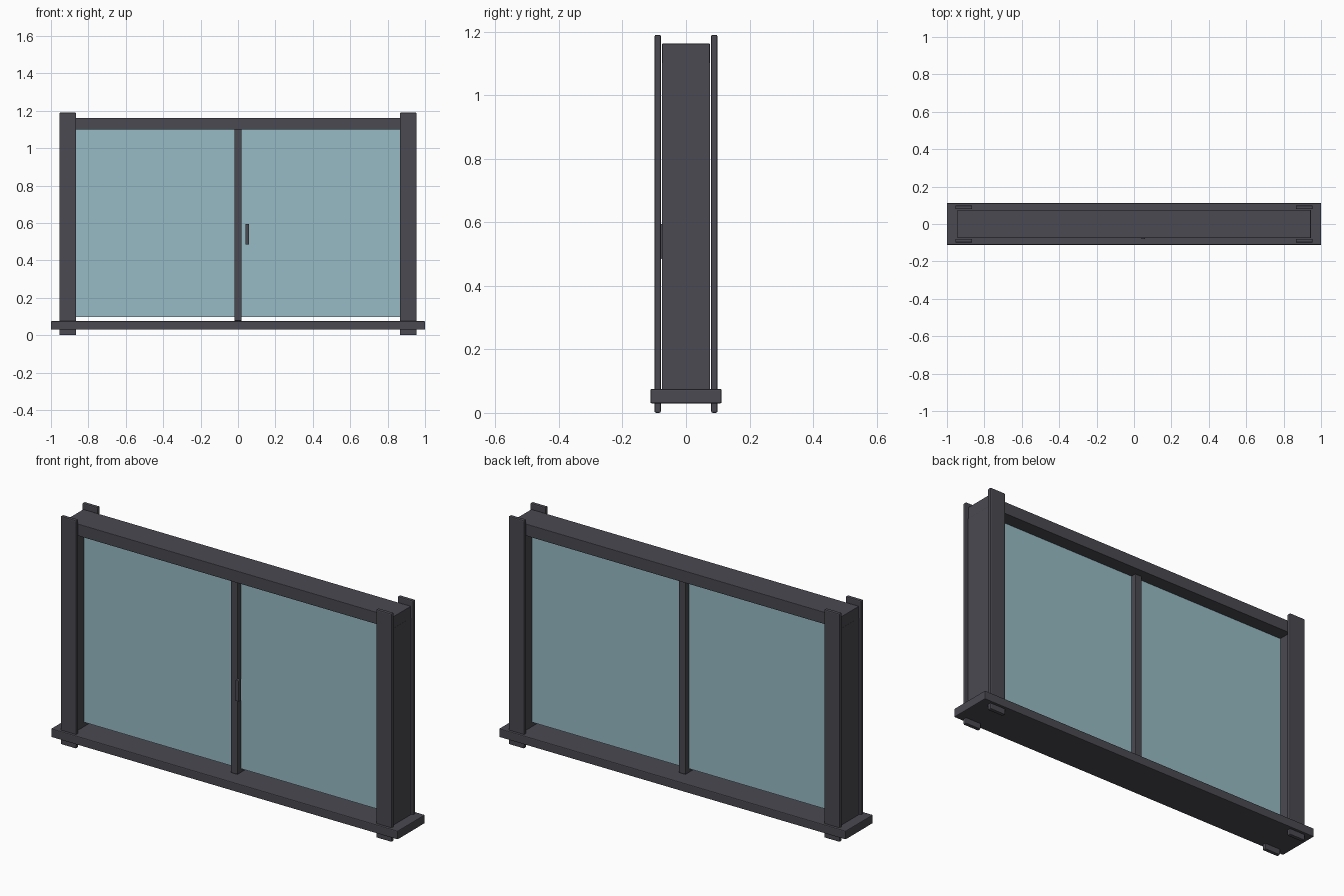
import bpy

old = bpy.data.objects.get("Cube")
if old:
    bpy.data.objects.remove(old, do_unlink=True)


def make_material(name, rgb):
    mat = bpy.data.materials.new(name)
    mat.use_nodes = True
    color = (*rgb, 1)
    mat.diffuse_color = color
    mat.node_tree.nodes["Principled BSDF"].inputs["Base Color"].default_value = color
    return mat


frame_mat = make_material("charcoal_frame", (0.068, 0.067, 0.082))
glass_mat = make_material("blue_green_glass", (0.31, 0.50, 0.56))


def box(name, xs, ys, zs, mat=frame_mat, bevel=0.0):
    """Box spanning the given (low, high) ranges, with optional softened edges."""
    spans = (xs, ys, zs)
    bpy.ops.mesh.primitive_cube_add(size=1, location=[(a + b) / 2 for a, b in spans])
    obj = bpy.context.object
    obj.name = name
    obj.scale = [b - a for a, b in spans]
    bpy.ops.object.transform_apply(location=False, rotation=False, scale=True)
    obj.data.materials.append(mat)
    if bevel:
        mod = obj.modifiers.new("soft_edges", "BEVEL")
        mod.width = bevel
        mod.segments = 2
    return obj


def mirrored(low, high, sign):
    return tuple(sorted((low * sign, high * sign)))


# Sill board
box("sill", (-1, 1), (-0.112, 0.112), (0.03, 0.075), bevel=0.004)

# Header and side jambs
box("header", (-0.945, 0.945), (-0.075, 0.075), (1.10, 1.162), bevel=0.002)
for side, sx in (("left", 1), ("right", -1)):
    box(f"{side}_jamb", mirrored(0.885, 0.945, sx), (-0.075, 0.075), (0.07, 1.101))
    # Casing boards on both faces, passing through the sill
    for face, sy in (("front", -1), ("back", 1)):
        box(f"{face}_{side}_casing", mirrored(0.865, 0.955, sx),
            mirrored(0.079, 0.099, sy), (0, 1.19), bevel=0.005)

# Glass, centre mullion and handle
box("glass_pane", (-0.886, 0.886), (-0.005, 0.005), (0.098, 1.101), glass_mat)
box("centre_mullion", (-0.02, 0.02), (-0.033, 0.033), (0.077, 1.102), bevel=0.003)
box("handle", (0.04, 0.06), (-0.08, -0.057), (0.485, 0.595), bevel=0.003)
